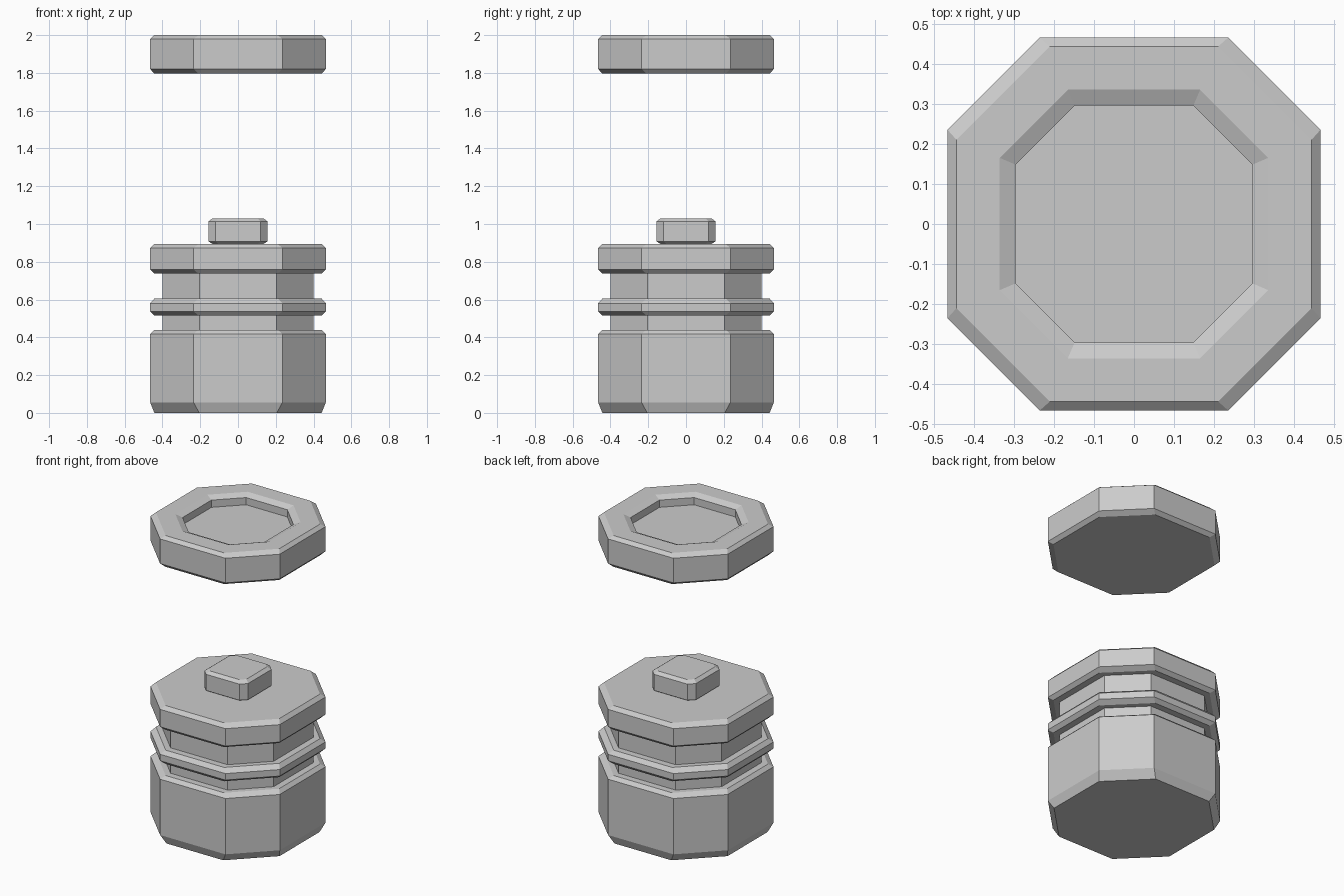
import bpy, bmesh

if "Cube" in bpy.data.objects:
    bpy.data.objects.remove(bpy.data.objects["Cube"])


def loft(name, rings):
    """Stack corner-cut squares given as (half width, corner start, z), capped at both ends."""
    bm = bmesh.new()
    loops = []
    for h, c, z in rings:
        pts = [(h, -c), (h, c), (c, h), (-c, h), (-h, c), (-h, -c), (-c, -h), (c, -h)]
        loops.append([bm.verts.new((x, y, z)) for x, y in pts])
    for a, b in zip(loops, loops[1:]):
        for i in range(8):
            j = (i + 1) % 8
            bm.faces.new((a[i], a[j], b[j], b[i]))
    bm.faces.new(loops[0][::-1])
    bm.faces.new(loops[-1])
    bmesh.ops.recalc_face_normals(bm, faces=bm.faces[:])
    mesh = bpy.data.meshes.new(name)
    bm.to_mesh(mesh)
    bm.free()
    obj = bpy.data.objects.new(name, mesh)
    bpy.context.collection.objects.link(obj)
    return obj


OUT, EDGE, NECK = (0.465, 0.235), (0.443, 0.21), (0.40, 0.205)


def flange(z0, z1, z2, z3):
    """Bevelled ring leaving and returning to the neck."""
    return [(*NECK, z0), (*EDGE, z0), (*OUT, z1), (*OUT, z2), (*EDGE, z3), (*NECK, z3)]


# Body: base block, neck, thin middle ring and thick top plate as one shell
base = [(0.443, 0.205, 0), (*OUT, 0.055), (*OUT, 0.418), (*EDGE, 0.44), (*NECK, 0.44)]
middle_ring = flange(0.515, 0.538, 0.58, 0.605)
top_plate = flange(0.737, 0.759, 0.872, 0.895)[:-1]
loft("container_body", base + middle_ring + top_plate)

# Knob on the top plate
loft("top_knob", [(0.135, 0.105, 0.895), (0.157, 0.12, 0.908),
                  (0.157, 0.12, 1.013), (0.135, 0.105, 1.03)])

# Floating lid with a recessed top
loft("floating_lid", [(*EDGE, 1.797), (*OUT, 1.82), (*OUT, 1.98), (*EDGE, 2.0),
                      (0.335, 0.165, 2.0), (0.295, 0.148, 1.982), (0.295, 0.148, 1.935)])
